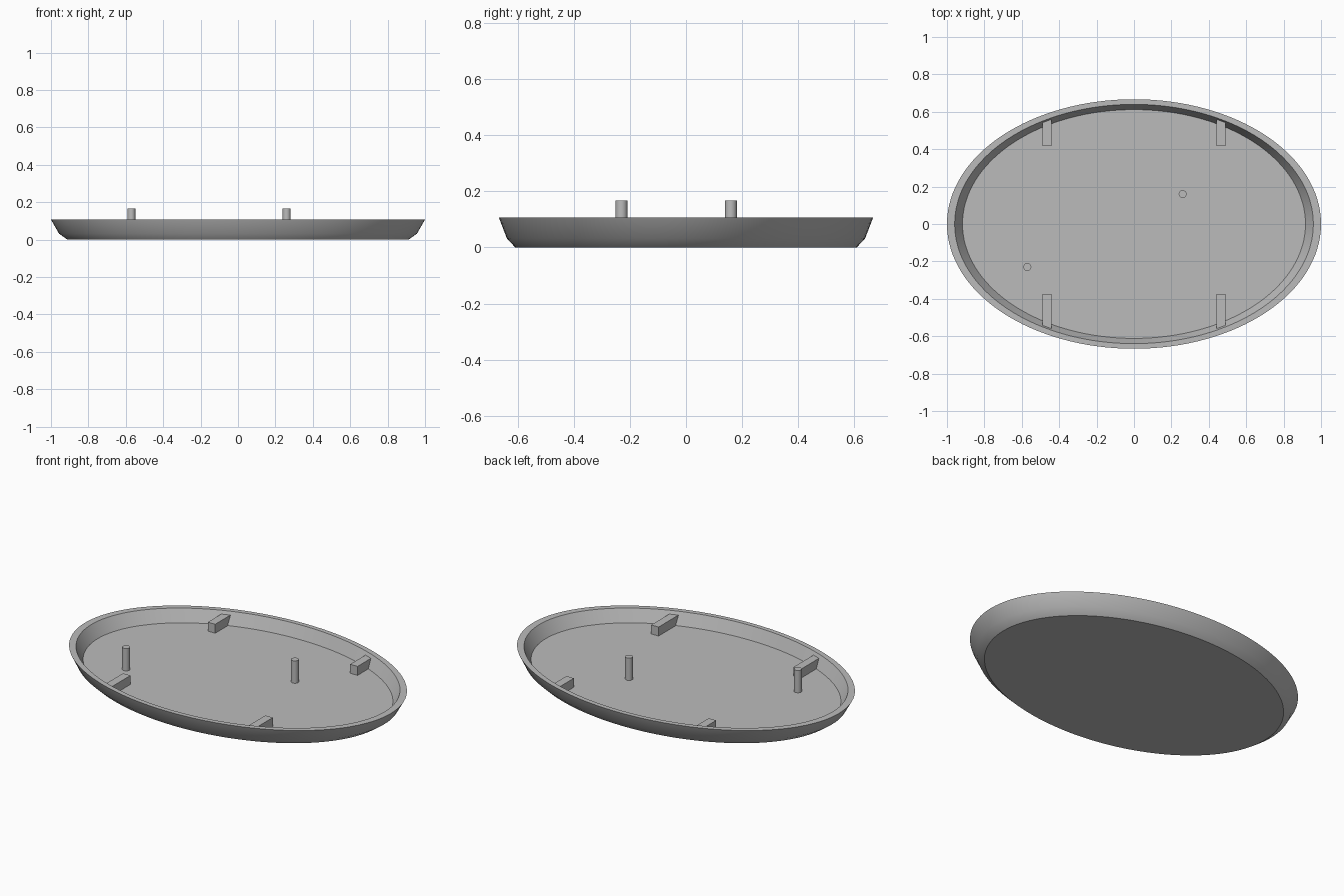
import bpy, bmesh, math

cube = bpy.data.objects.get("Cube")
if cube:
    bpy.data.objects.remove(cube, do_unlink=True)

grey = bpy.data.materials.new("plain_grey")
grey.use_nodes = True
colour = (0.5, 0.5, 0.5, 1)
grey.diffuse_color = colour
grey.node_tree.nodes["Principled BSDF"].inputs["Base Color"].default_value = colour

ASPECT = 0.667
FLOOR = 0.035


def finish(bm, name, smooth=True):
    bmesh.ops.recalc_face_normals(bm, faces=bm.faces)
    mesh = bpy.data.meshes.new(name)
    bm.to_mesh(mesh)
    bm.free()
    mesh.materials.append(grey)
    obj = bpy.data.objects.new(name, mesh)
    bpy.context.collection.objects.link(obj)
    if smooth:
        bpy.ops.object.select_all(action='DESELECT')
        obj.select_set(True)
        bpy.context.view_layer.objects.active = obj
        bpy.ops.object.shade_smooth_by_angle(angle=math.radians(30))
    return obj


# Oval tray: one profile swept round an ellipse, from underside to inner floor
def make_tray(segments=128):
    profile = [(0.912, 0), (0.957, 0.032), (1, 0.107), (0.959, 0.107), (0.917, FLOOR)]
    bm = bmesh.new()
    rings = []
    for radius, z in profile:
        ring = []
        for i in range(segments):
            a = math.tau * i / segments
            ring.append(bm.verts.new((radius * math.cos(a), radius * ASPECT * math.sin(a), z)))
        rings.append(ring)
    for low, high in zip(rings, rings[1:]):
        for i in range(segments):
            j = (i + 1) % segments
            bm.faces.new((low[i], low[j], high[j], high[i]))
    bm.faces.new(rings[0])
    bm.faces.new(rings[-1])
    return finish(bm, "oval_tray")


# Upright locating pin
def make_pin(name, x, y, radius=0.021, top=0.167):
    bm = bmesh.new()
    bmesh.ops.create_cone(bm, cap_ends=True, segments=32, radius1=radius,
                          radius2=radius, depth=top - FLOOR)
    bmesh.ops.translate(bm, verts=bm.verts, vec=(x, y, (top + FLOOR) / 2))
    return finish(bm, name)


# Support block whose outer end is buried in the sloping wall
def make_block(name, x, y_inner, side, width=0.048, top=0.088):
    bm = bmesh.new()
    bmesh.ops.create_cube(bm, size=1)
    for v in bm.verts:
        upper, outer = v.co.z > 0, v.co.y > 0
        y = (0.56 if upper else 0.532) if outer else y_inner
        v.co = (x + v.co.x * width, side * y, top if upper else FLOOR)
    return finish(bm, name, smooth=False)


make_tray()
make_pin("front_right_pin", -0.57, -0.23)
make_pin("back_left_pin", 0.26, 0.16)
for x, hand in ((0.465, "left"), (-0.465, "right")):
    make_block("back_" + hand + "_block", x, 0.417, 1)
    make_block("front_" + hand + "_block", x, 0.374, -1)
